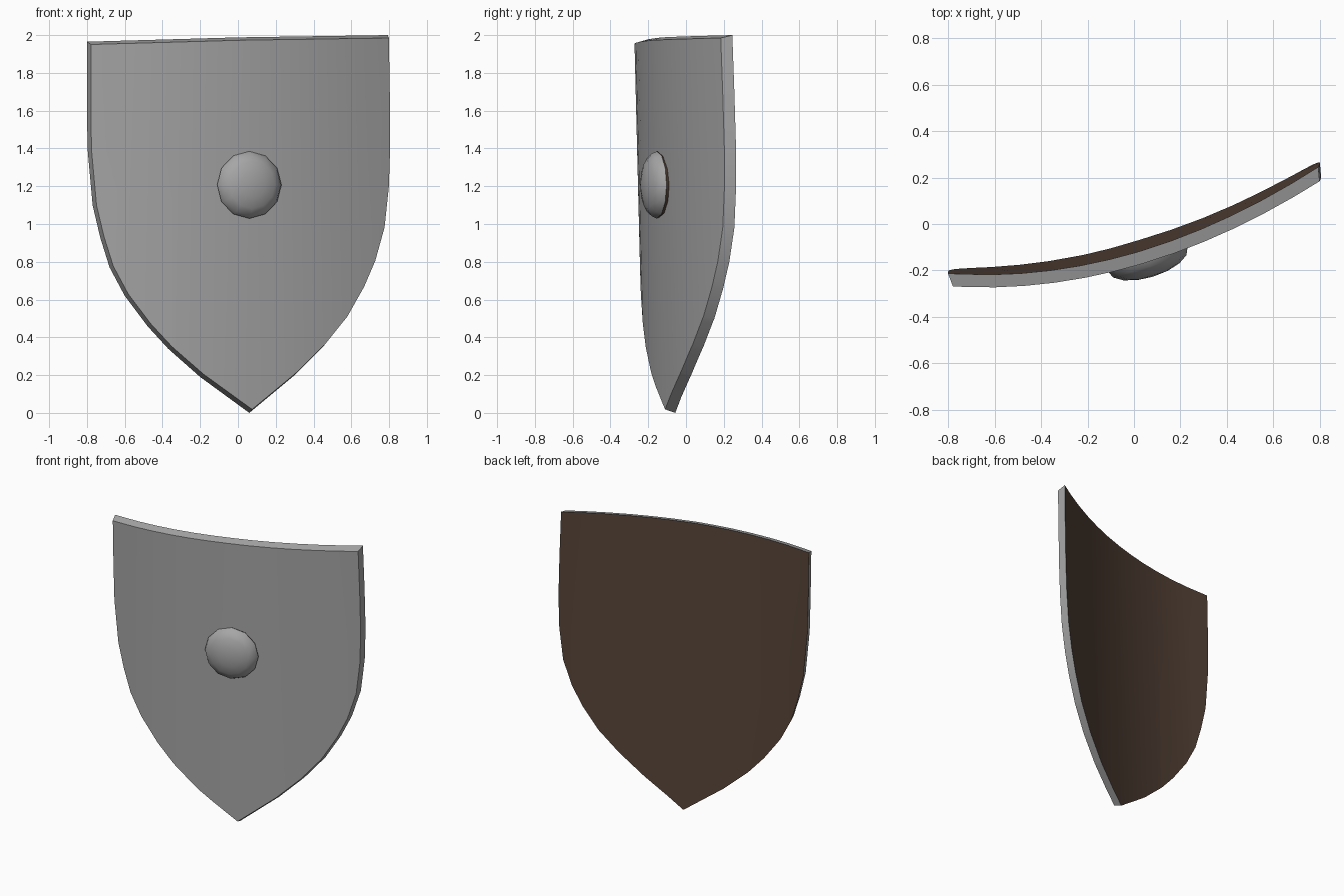
import bpy, bmesh, math
from mathutils import Matrix, Vector

if "Cube" in bpy.data.objects:
    bpy.data.objects.remove(bpy.data.objects["Cube"])


def material(name, rgb):
    m = bpy.data.materials.new(name)
    m.diffuse_color = (*rgb, 1)
    m.use_nodes = True
    m.node_tree.nodes["Principled BSDF"].inputs["Base Color"].default_value = m.diffuse_color
    return m


steel = material("steel_grey", (0.38, 0.38, 0.38))
leather = material("dark_brown", (0.092, 0.056, 0.039))


def finish(bm, name, angle):
    bmesh.ops.recalc_face_normals(bm, faces=bm.faces)
    me = bpy.data.meshes.new(name)
    bm.to_mesh(me)
    bm.free()
    me.materials.append(steel)
    me.materials.append(leather)
    ob = bpy.data.objects.new(name, me)
    bpy.context.collection.objects.link(ob)
    bpy.ops.object.select_all(action='DESELECT')
    ob.select_set(True)
    bpy.context.view_layer.objects.active = ob
    bpy.ops.object.shade_smooth_by_angle(angle=math.radians(angle))
    return ob


# Curved back of the shield: y as a function of x and z, leaning slightly forward
def curve(x, z):
    return -0.125 + 0.29 * x + 0.223 * x * x + 0.025 * (2 - z)


def slope(x):
    return 0.29 + 0.446 * x


# Shield body: flat outline with a border, cut in strips, bent and thickened
outline = [(-0.8, 1.965), (-0.8, 1.65), (-0.797, 1.4), (-0.77, 1.1), (-0.73, 0.93),
           (-0.68, 0.77), (-0.6, 0.62), (-0.48, 0.46), (-0.37, 0.34), (-0.2, 0.19),
           (0.06, 0.0), (0.3, 0.2), (0.45, 0.35), (0.57, 0.5), (0.66, 0.66),
           (0.72, 0.8), (0.77, 0.98), (0.793, 1.2), (0.8, 1.42), (0.798, 1.7),
           (0.793, 2.0), (0.0, 1.988)]
bm = bmesh.new()
face = bm.faces.new([bm.verts.new((x, 0, z)) for x, z in outline])
bmesh.ops.inset_region(bm, faces=[face], thickness=0.1, use_even_offset=True)
face.material_index = 1
for i in range(-5, 6):
    bmesh.ops.bisect_plane(bm, geom=bm.verts[:] + bm.edges[:] + bm.faces[:], dist=1e-5,
                           plane_co=(0.03 + i * 0.13, 0, 0), plane_no=(1, 0, 0))
back = set(bm.verts)
out = bmesh.ops.extrude_face_region(bm, geom=bm.faces[:], use_keep_orig=True)
for f in out["geom"]:
    if isinstance(f, bmesh.types.BMFace):
        f.material_index = 0
for f in bm.faces:
    if not all(v in back for v in f.verts):
        f.material_index = 0
for v in bm.verts:
    x, z = v.co.x, v.co.z
    if v in back:
        v.co.y = curve(x, z)
    else:
        x, z = x * 0.97, 1.1 + (z - 1.1) * 0.983
        n = Vector((slope(x), -1, 0)).normalized()
        v.co = Vector((x, curve(x, z), z)) + n * 0.055
finish(bm, "shield_body", 35)

# Boss: flattened twelve-sided dome with a brown back
bm = bmesh.new()
bmesh.ops.create_uvsphere(bm, u_segments=12, v_segments=8, radius=1)
bmesh.ops.delete(bm, geom=[v for v in bm.verts if v.co.z < -0.01], context='VERTS')
rim = [e for e in bm.edges if e.is_boundary]
cap = bmesh.ops.contextual_create(bm, geom=rim)["faces"][0]
cap.material_index = 1
ext = bmesh.ops.extrude_face_region(bm, geom=[cap])
for g in ext["geom"]:
    if isinstance(g, bmesh.types.BMVert):
        g.co = Vector((g.co.x * 0.95, g.co.y * 0.95, -0.3))
for f in bm.faces:
    f.material_index = 1 if f.calc_center_median().z < 0.01 else 0
bmesh.ops.transform(bm, verts=bm.verts, matrix=(
    Matrix.Translation((0.06, -0.155, 1.207))
    @ Matrix.Rotation(math.radians(17), 4, 'Z')
    @ Matrix.Rotation(math.radians(90), 4, 'X')
    @ Matrix.Diagonal((0.178, 0.178, 0.075, 1))))
finish(bm, "boss", 50)
